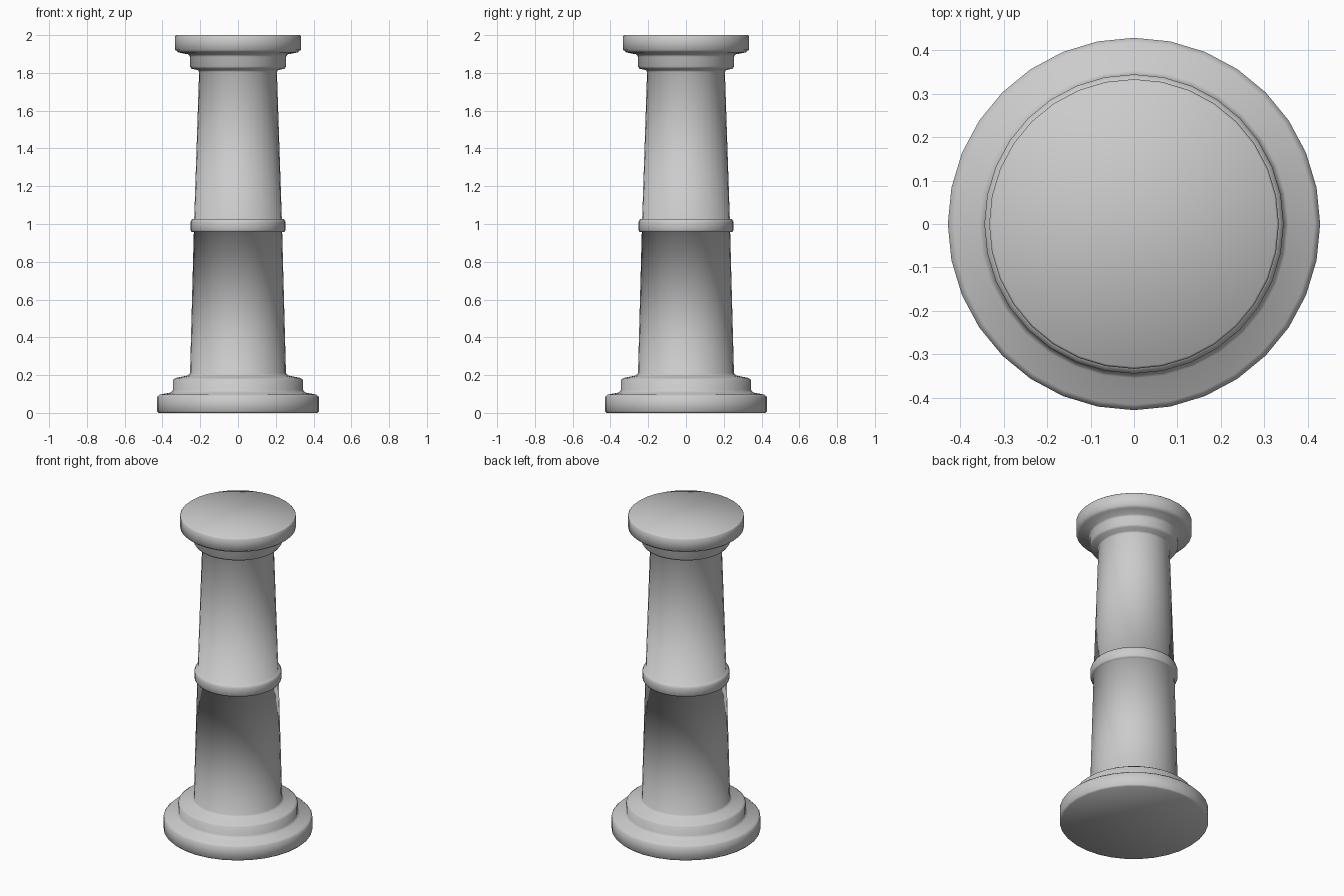
import bpy, bmesh
from math import tau
from mathutils import Matrix, Vector

cube = bpy.data.objects.get("Cube")
if cube:
    bpy.data.objects.remove(cube, do_unlink=True)

stone = bpy.data.materials.new("grey_stone")
stone.use_nodes = True
stone.diffuse_color = (0.6, 0.6, 0.6, 1)
stone.node_tree.nodes["Principled BSDF"].inputs["Base Color"].default_value = (0.6, 0.6, 0.6, 1)

SIDES = 32


def lathe(name, profile):
    """Revolve (radius, height) points around z and cap both ends."""
    bm = bmesh.new()
    verts = [bm.verts.new((r, 0, z)) for r, z in profile]
    edges = [bm.edges.new(pair) for pair in zip(verts, verts[1:])]
    bmesh.ops.spin(bm, geom=verts + edges, cent=(0, 0, 0), axis=(0, 0, 1),
                   angle=tau, steps=SIDES, use_duplicate=False)
    bmesh.ops.remove_doubles(bm, verts=bm.verts, dist=0.0005)
    bmesh.ops.holes_fill(bm, edges=[e for e in bm.edges if e.is_boundary], sides=0)
    bmesh.ops.recalc_face_normals(bm, faces=bm.faces)
    for face in bm.faces:
        face.smooth = True
    mesh = bpy.data.meshes.new(name)
    bm.to_mesh(mesh)
    bm.free()
    mesh.materials.append(stone)
    obj = bpy.data.objects.new(name, mesh)
    bpy.context.collection.objects.link(obj)


# One continuous turned outline, from the foot to the top slab
foot = [(0.42, 0), (0.428, 0.008), (0.428, 0.085), (0.415, 0.097)]
base_step = [(0.355, 0.108), (0.344, 0.122), (0.344, 0.175), (0.33, 0.185)]
lower_shaft = [(0.265, 0.198), (0.254, 0.21), (0.234, 0.957)]
band = [(0.245, 0.957), (0.251, 0.967), (0.251, 1.01), (0.244, 1.026), (0.232, 1.028)]
upper_shaft = [(0.206, 1.805), (0.212, 1.815)]
capital_step = [(0.246, 1.822), (0.255, 1.835), (0.255, 1.885), (0.262, 1.898)]
top_slab = [(0.315, 1.908), (0.333, 1.922), (0.333, 1.994), (0.328, 2.0)]

lathe("column", foot + base_step + lower_shaft + band
      + upper_shaft + capital_step + top_slab)
